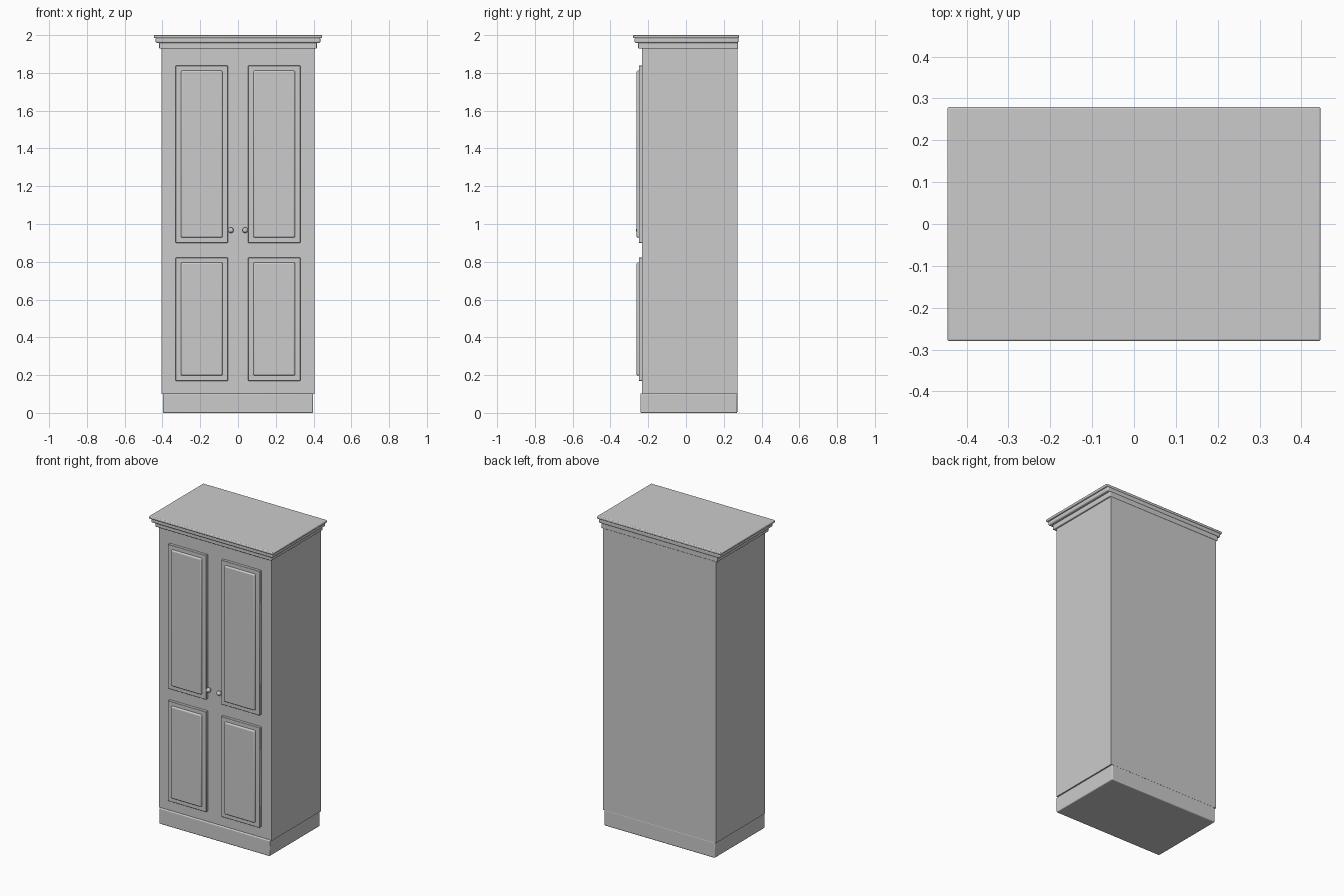
import bpy, math

if "Cube" in bpy.data.objects:
    bpy.data.objects.remove(bpy.data.objects["Cube"])

def box(name, x0, x1, y0, y1, z0, z1, bevel=0.0, segments=3):
    bpy.ops.mesh.primitive_cube_add(size=1)
    ob = bpy.context.object
    ob.name = name
    ob.location = ((x0 + x1) / 2, (y0 + y1) / 2, (z0 + z1) / 2)
    ob.scale = (x1 - x0, y1 - y0, z1 - z0)
    bpy.ops.object.transform_apply(location=False, rotation=False, scale=True)
    if bevel:
        mod = ob.modifiers.new("rounded_edges", 'BEVEL')
        mod.width = bevel
        mod.segments = segments
        bpy.ops.object.shade_smooth_by_angle(angle=math.radians(35))
    return ob

FRONT, BACK = -0.232, 0.272

# carcass and plinth
box("cabinet_body", -0.405, 0.405, FRONT, BACK, 0.10, 1.935)
box("plinth", -0.397, 0.397, -0.242, BACK, 0.0, 0.103, 0.006)

# stepped cornice
box("cornice_lower", -0.417, 0.417, -0.253, 0.275, 1.928, 1.962, 0.005)
box("cornice_middle", -0.436, 0.436, -0.272, 0.278, 1.958, 1.988, 0.009, 4)
box("cornice_top", -0.446, 0.446, -0.28, 0.28, 1.984, 2.0, 0.005)

# door panels: flat backing with a raised rounded field
for side, s in (("left", -1), ("right", 1)):
    for level, z0, z1 in (("upper", 0.90, 1.838), ("lower", 0.17, 0.822)):
        a, b = sorted((s * 0.054, s * 0.33))
        box(f"{side}_{level}_panel", a, b, -0.25, FRONT + 0.005, z0, z1, 0.002, 1)
        box(f"{side}_{level}_raised_field", a + 0.028, b - 0.028, -0.262, -0.24,
            z0 + 0.028, z1 - 0.026, 0.008)

    # round knob on a short stem
    bpy.ops.mesh.primitive_uv_sphere_add(segments=24, ring_count=12, radius=0.015,
                                         location=(s * 0.038, -0.25, 0.967))
    bpy.context.object.name = f"{side}_knob"
    bpy.ops.object.shade_smooth()
    bpy.ops.mesh.primitive_cylinder_add(vertices=24, radius=0.007, depth=0.024,
                                        location=(s * 0.038, -0.24, 0.967),
                                        rotation=(math.pi / 2, 0, 0))
    bpy.context.object.name = f"{side}_knob_stem"
    bpy.ops.object.shade_smooth_by_angle()
